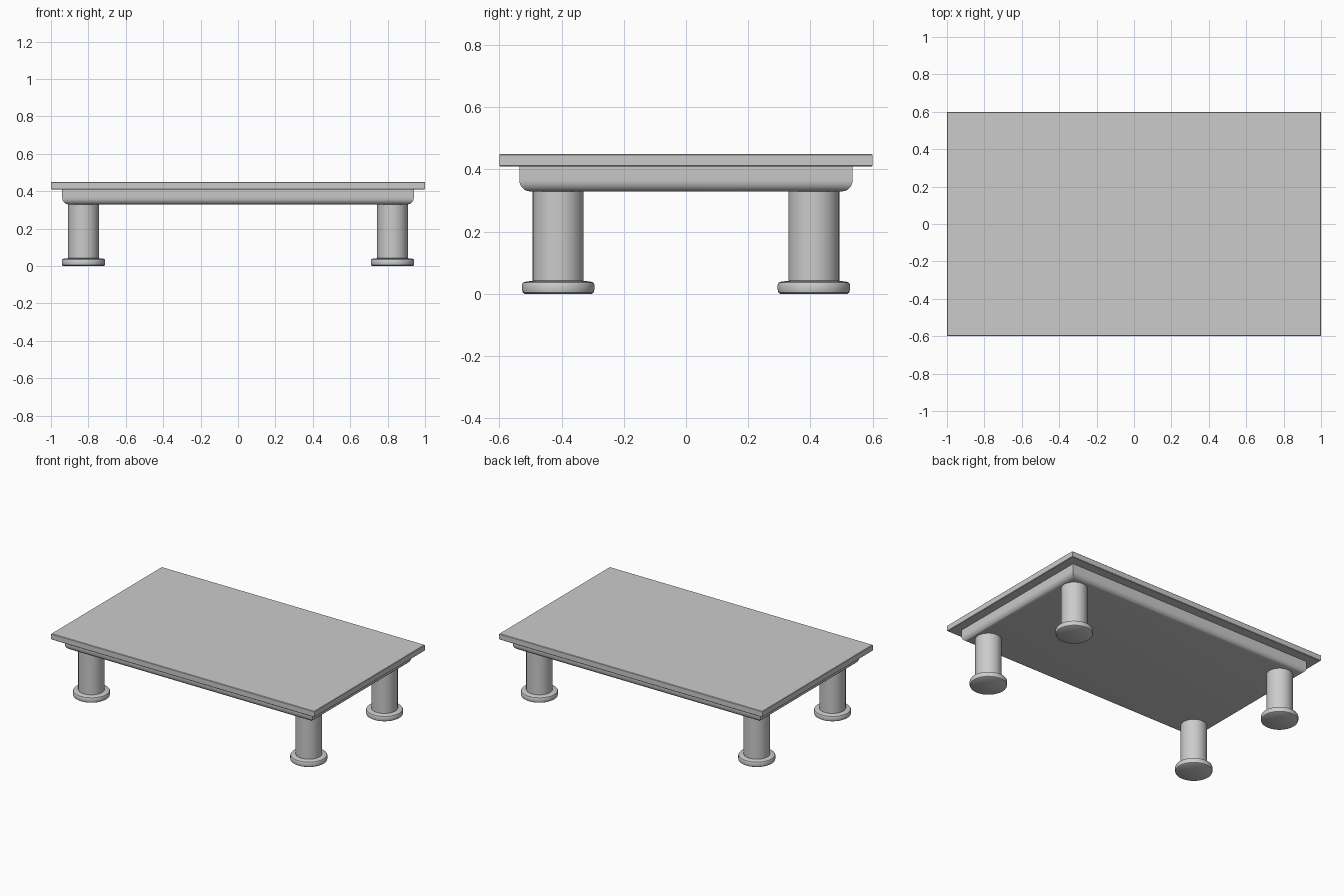
import bpy, bmesh, math

if "Cube" in bpy.data.objects:
    bpy.data.objects.remove(bpy.data.objects["Cube"])


def finish(name, bm):
    bmesh.ops.recalc_face_normals(bm, faces=bm.faces)
    mesh = bpy.data.meshes.new(name)
    bm.to_mesh(mesh)
    bm.free()
    obj = bpy.data.objects.new(name, mesh)
    bpy.context.collection.objects.link(obj)
    bpy.ops.object.select_all(action='DESELECT')
    obj.select_set(True)
    bpy.context.view_layer.objects.active = obj
    bpy.ops.object.shade_smooth_by_angle(angle=math.radians(35))
    return obj


def slab(name, half_x, half_y, profile):
    """Stack rectangles given as (inset, z) and cap both ends."""
    bm = bmesh.new()
    rings = []
    for inset, z in profile:
        x, y = half_x - inset, half_y - inset
        rings.append([bm.verts.new((sx * x, sy * y, z))
                      for sx, sy in ((-1, -1), (1, -1), (1, 1), (-1, 1))])
    for a, b in zip(rings, rings[1:]):
        for i in range(4):
            j = (i + 1) % 4
            bm.faces.new((a[i], a[j], b[j], b[i]))
    bm.faces.new(rings[0][::-1])
    bm.faces.new(rings[-1])
    return finish(name, bm)


def lathe(name, cx, cy, profile, sides=32):
    """Turn (radius, z) points around a vertical axis and cap both ends."""
    bm = bmesh.new()
    rings = [[bm.verts.new((cx + r * math.cos(math.tau * k / sides),
                            cy + r * math.sin(math.tau * k / sides), z))
              for k in range(sides)] for r, z in profile]
    for a, b in zip(rings, rings[1:]):
        for i in range(sides):
            j = (i + 1) % sides
            bm.faces.new((a[i], a[j], b[j], b[i]))
    bm.faces.new(rings[0][::-1])
    bm.faces.new(rings[-1])
    return finish(name, bm)


# Table top with a fine chamfer
slab("table_top", 1.0, 0.6,
     [(0.003, 0.409), (0, 0.412), (0, 0.447), (0.003, 0.45)])

# Apron with a rounded lower edge
R = 0.036
curve = [(R * (1 - math.cos(t)), 0.329 + R * (1 - math.sin(t)))
         for t in (math.pi / 2 * (1 - k / 5) for k in range(6))]
slab("apron", 0.94, 0.536, curve + [(0, 0.409)])

# Four turned legs, each with a round foot
LEG = [(0.082, 0.03), (0.082, 0.332)]
FOOT = [(0.108, 0), (0.114, 0.004), (0.116, 0.012), (0.116, 0.03),
        (0.113, 0.036), (0.105, 0.039), (0.082, 0.042)]
for side, sx in (("left", -1), ("right", 1)):
    for end, sy in (("front", -1), ("back", 1)):
        lathe(f"{end}_{side}_leg", sx * 0.826, sy * 0.411, LEG)
        lathe(f"{end}_{side}_foot", sx * 0.826, sy * 0.411, FOOT)
